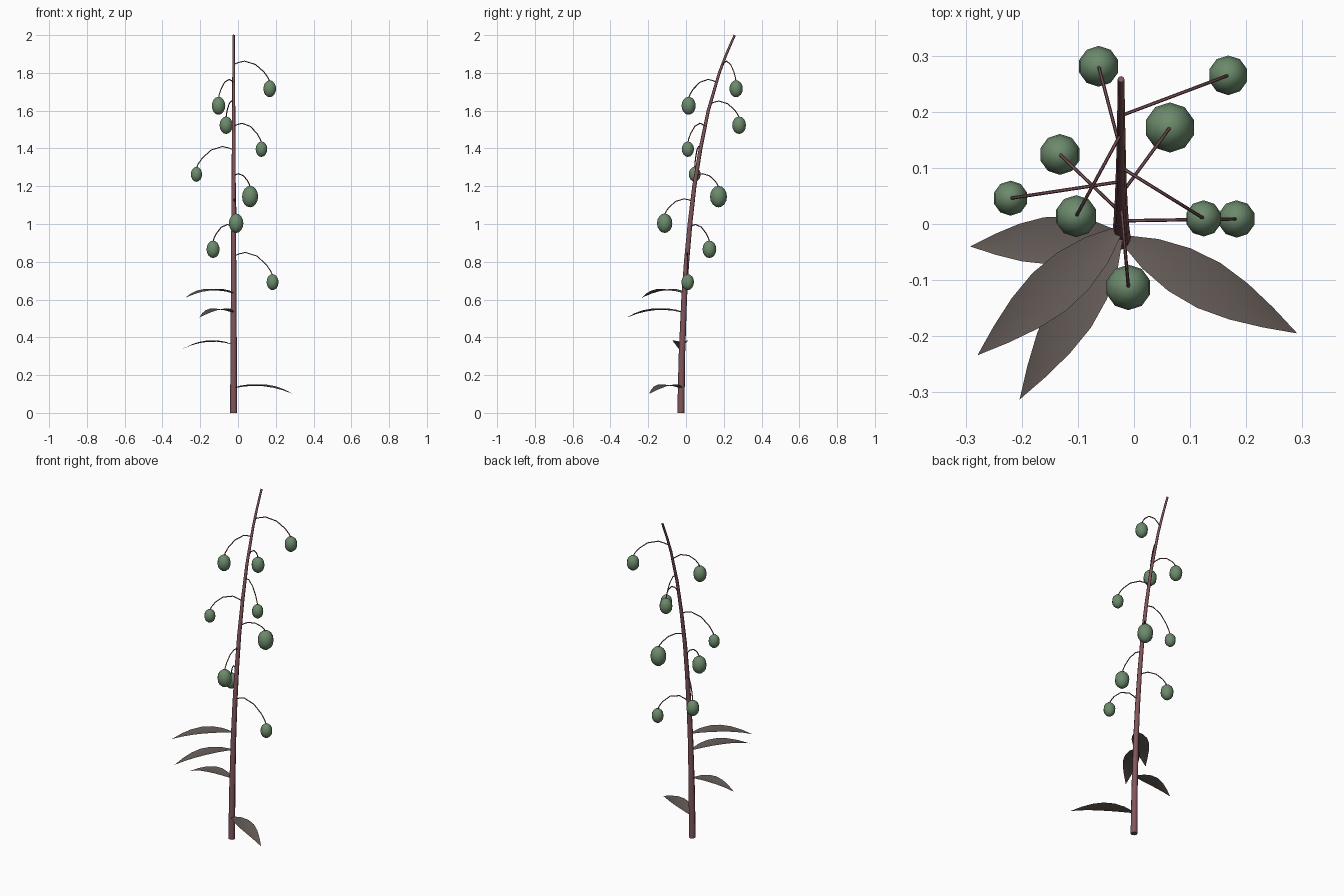
import bpy, bmesh, math
from mathutils import Vector

if "Cube" in bpy.data.objects:
    bpy.data.objects.remove(bpy.data.objects["Cube"])


def material(name, rgb):
    m = bpy.data.materials.new(name)
    m.diffuse_color = (*rgb, 1)
    m.use_nodes = True
    m.node_tree.nodes["Principled BSDF"].inputs["Base Color"].default_value = m.diffuse_color
    return m


STEM = material("reddish brown stem", (0.22, 0.092, 0.105))
LEAF = material("dull brown leaf", (0.132, 0.108, 0.096))
FRUIT = material("muted green fruit", (0.15, 0.255, 0.15))

# stem centre line as (z, y), leaning back towards the top
SX = -0.023
PATH = [(0, -.027), (.3, -.022), (.6, -.01), (.8, .003), (1.0, .021), (1.2, .044),
        (1.4, .077), (1.6, .118), (1.8, .176), (1.9, .214), (2.0, .258)]


def stem_at(z):
    for (z0, y0), (z1, y1) in zip(PATH, PATH[1:]):
        if z <= z1:
            return Vector((SX, y0 + (y1 - y0) * (z - z0) / (z1 - z0), z))


def tube(name, points, radii, res):
    cu = bpy.data.curves.new(name, 'CURVE')
    cu.dimensions = '3D'
    cu.bevel_depth = 1.0
    cu.bevel_resolution = res
    cu.use_fill_caps = True
    sp = cu.splines.new('POLY')
    sp.points.add(len(points) - 1)
    for p, co, r in zip(sp.points, points, radii):
        p.co = (*co, 1)
        p.radius = r
    ob = bpy.data.objects.new(name, cu)
    bpy.context.collection.objects.link(ob)
    cu.materials.append(STEM)
    bpy.ops.object.select_all(action='DESELECT')
    ob.select_set(True)
    bpy.context.view_layer.objects.active = ob
    bpy.ops.object.convert(target='MESH')
    bpy.ops.object.shade_smooth_by_angle(angle=math.radians(50))
    return ob


# main stem
tube("stem", [stem_at(z) for z, _ in PATH],
     [.019 - .013 * z / 2 for z, _ in PATH], 2)


# hanging fruit on an arching stalk
def fruit(i, centre, radius, attach_z):
    c = Vector(centre) - Vector((0, 0, .004))
    a = stem_at(attach_z)
    drop = c.z + radius * 1.25 - a.z
    arc = [(0, 0), (.14, -.12), (.3, -.2), (.6, .0), (.84, .46), (.95, .8), (1, 1.05)]
    pts = [Vector((a.x + (c.x - a.x) * t, a.y + (c.y - a.y) * t, a.z + drop * f))
           for t, f in arc]
    tube(f"stalk_{i}", pts, [.003] * len(pts), 1)
    bpy.ops.mesh.primitive_uv_sphere_add(segments=10, ring_count=8, radius=radius, location=c)
    ob = bpy.context.object
    ob.name = f"fruit_{i}"
    ob.scale = (1.04, 1.04, 1.32)
    ob.data.materials.append(FRUIT)
    bpy.ops.object.shade_smooth()


FRUITS = [((.168, .265, 1.72), .034, 1.845), ((-.103, .014, 1.63), .036, 1.75),
          ((-.063, .281, 1.527), .035, 1.637), ((.124, .01, 1.40), .031, 1.517),
          ((-.22, .046, 1.267), .030, 1.392), ((.064, .172, 1.149), .043, 1.255),
          ((-.01, -.113, 1.008), .039, 1.12), ((-.132, .124, .87), .035, .983),
          ((.183, .009, .696), .032, .83)]
for i, f in enumerate(FRUITS, 1):
    fruit(i, *f)


# arching pointed leaf, slightly cupped, from the stem to its tip
def leaf(i, attach_z, tip, scale):
    a, tip = stem_at(attach_z), Vector(tip)
    axis = tip - a
    side = Vector((-axis.y, axis.x, 0)).normalized()
    widths = [.006, .030, .043, .045, .036, .020, 0]
    bm = bmesh.new()
    rows = []
    for k, w in enumerate(widths):
        t = k / 6
        p = a + axis * t + Vector((0, 0, .105 * t * (1 - t)))
        if w == 0:
            rows.append([bm.verts.new(p)])
        else:
            w *= scale
            rows.append([bm.verts.new(p + side * w * s + Vector((0, 0, .18 * w * abs(s))))
                         for s in (-1, 0, 1)])
    for r, q in zip(rows, rows[1:]):
        for j in range(2):
            if len(q) == 1:
                bm.faces.new((r[j + 1], r[j], q[0]))
            else:
                bm.faces.new((r[j + 1], r[j], q[j], q[j + 1]))
    for f in bm.faces:
        f.normal_update()
        if f.normal.z < 0:
            f.normal_flip()
        f.smooth = True
    me = bpy.data.meshes.new(f"leaf_{i}")
    bm.to_mesh(me)
    bm.free()
    me.materials.append(LEAF)
    bpy.context.collection.objects.link(bpy.data.objects.new(f"leaf_{i}", me))


LEAVES = [(.130, (.291, -.195, .10), 1), (.360, (-.292, -.04, .34), .93),
          (.632, (-.279, -.234, .61), 1), (.53, (-.204, -.313, .505), .95)]
for i, l in enumerate(LEAVES, 1):
    leaf(i, *l)
